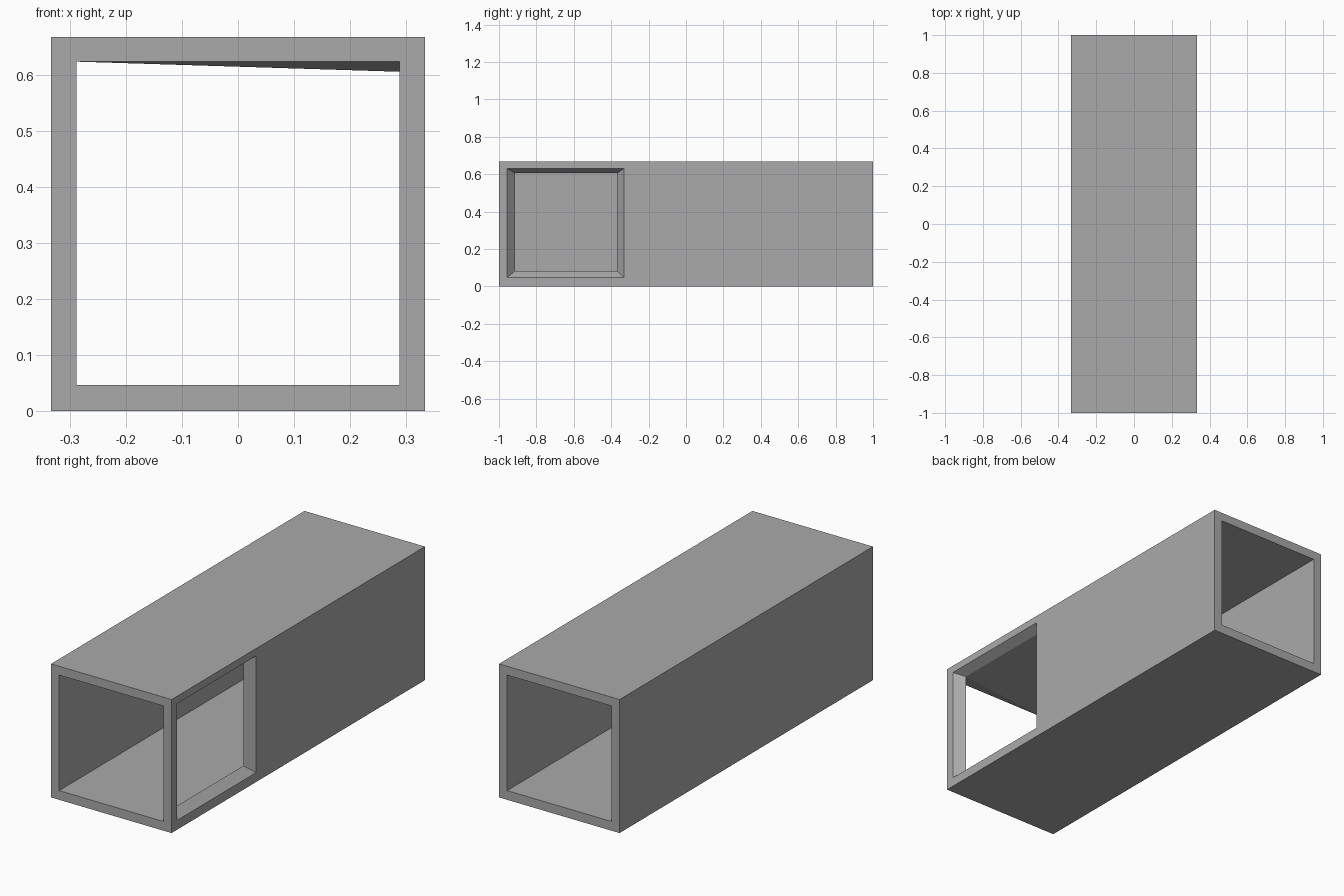
import bpy
import bmesh

if "Cube" in bpy.data.objects:
    bpy.data.objects.remove(bpy.data.objects["Cube"], do_unlink=True)

HALF, TOP = 0.333, 0.667          # outer half width and height
BORE, LOW, HIGH = 0.288, 0.046, 0.623   # inner half width, floor, ceiling

grey = bpy.data.materials.new("mid_grey")
grey.use_nodes = True
colour = (0.40, 0.40, 0.40, 1)
grey.diffuse_color = colour
grey.node_tree.nodes["Principled BSDF"].inputs["Base Color"].default_value = colour

bm = bmesh.new()


def end_ring(half, low, high, y):
    """Rectangle across the tube: low left, low right, high right, high left."""
    points = ((-half, low), (half, low), (half, high), (-half, high))
    return [bm.verts.new((x, y, z)) for x, z in points]


def side_ring(x, y0, y1, low, high):
    """Rectangle in the window wall, running low to high from the front."""
    points = ((y0, low), (y1, low), (y1, high), (y0, high))
    return [bm.verts.new((x, y, z)) for y, z in points]


def bridge(a, b, sides=range(4)):
    for i in sides:
        j = (i + 1) % 4
        bm.faces.new((a[i], a[j], b[j], b[i]))


outer_front = end_ring(HALF, 0, TOP, -1)
outer_back = end_ring(HALF, 0, TOP, 1)
inner_front = end_ring(BORE, LOW, HIGH, -1)
inner_back = end_ring(BORE, LOW, HIGH, 1)
window_out = side_ring(HALF, -0.957, -0.332, 0.047, 0.63)
window_in = side_ring(BORE, -0.913, -0.369, 0.083, 0.605)

# end rims, closed outer sides, tunnel floor and plain tunnel wall
bridge(outer_front, inner_front)
bridge(outer_back, inner_back)
bridge(outer_front, outer_back, (0, 2, 3))
bridge(inner_front, inner_back, (0, 3))

# window wall, outside and inside, with the tapered reveal between
wall_out = [outer_front[1], outer_back[1], outer_back[2], outer_front[2]]
wall_in = [inner_front[1], inner_back[1], inner_back[2], inner_front[2]]
bridge(wall_out, window_out)
bridge(wall_in, window_in, (0, 1, 3))
bridge(window_out, window_in)

# tunnel ceiling, dipping to meet the window head
head_back, head_front = window_in[2], window_in[3]
bm.faces.new((inner_front[3], inner_front[2], head_front))
bm.faces.new((inner_front[3], head_front, head_back, inner_back[3]))
bm.faces.new((inner_back[3], head_back, inner_back[2]))

bmesh.ops.recalc_face_normals(bm, faces=bm.faces[:])
mesh = bpy.data.meshes.new("square_tube")
bm.to_mesh(mesh)
bm.free()
mesh.materials.append(grey)
tube = bpy.data.objects.new("square_tube", mesh)
bpy.context.collection.objects.link(tube)
